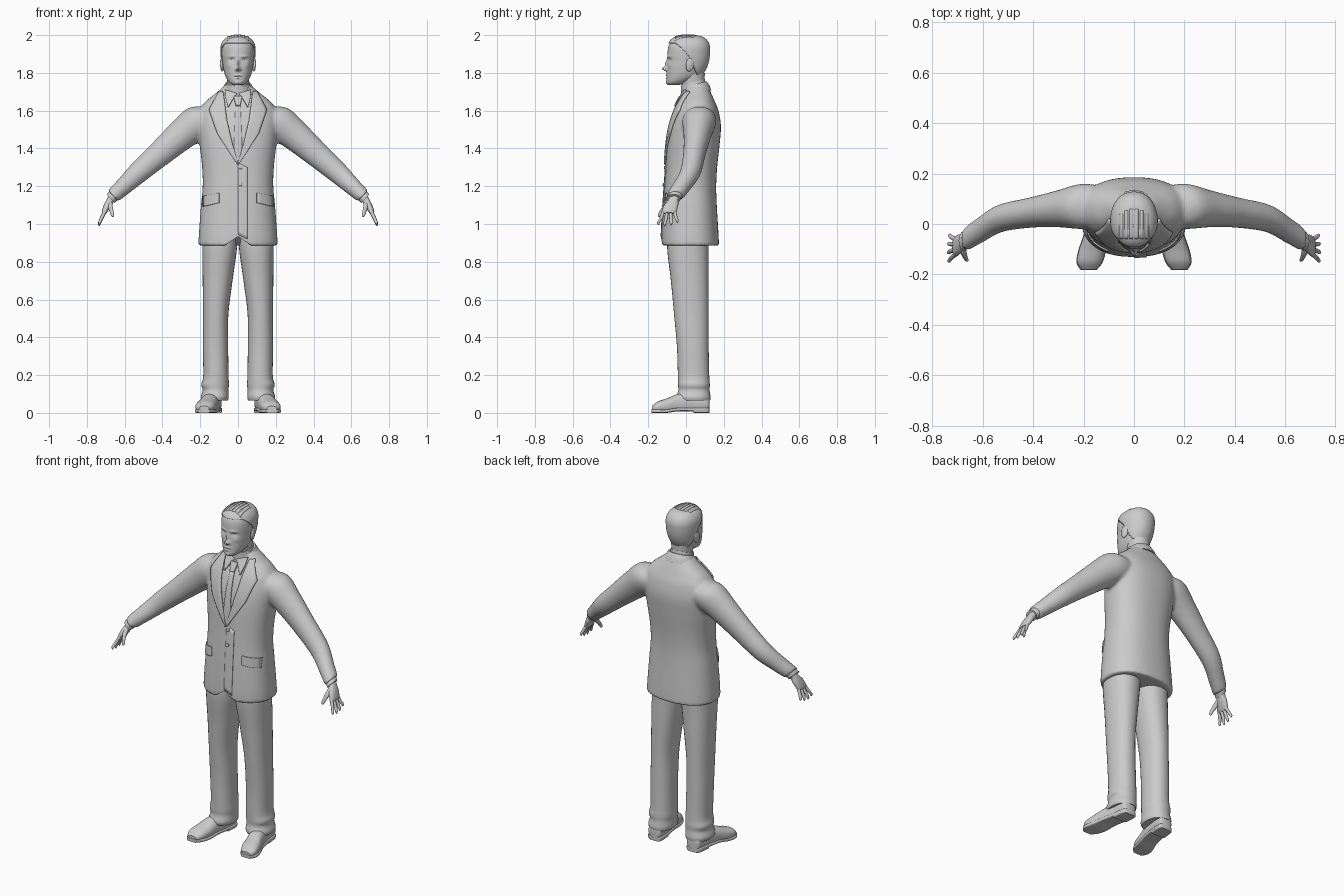
import bpy, bmesh, math
from mathutils import Vector, Matrix
from mathutils.bvhtree import BVHTree

cube = bpy.data.objects.get("Cube")
if cube:
    bpy.data.objects.remove(cube, do_unlink=True)

grey = bpy.data.materials.new("light grey")
grey.use_nodes = True
grey.diffuse_color = (0.6, 0.6, 0.6, 1)
grey.node_tree.nodes["Principled BSDF"].inputs["Base Color"].default_value = (0.6, 0.6, 0.6, 1)

X, Y, Z = Vector((1, 0, 0)), Vector((0, 1, 0)), Vector((0, 0, 1))


def smooth_keys(keys, steps):
    """Catmull-Rom interpolation through the section keys."""
    out = []
    for i in range(len(keys) - 1):
        a, b, c, d = (keys[max(i - 1, 0)], keys[i], keys[i + 1], keys[min(i + 2, len(keys) - 1)])
        for k in range(steps):
            t = k / steps
            out.append([0.5 * (2 * q + (r - p) * t + (2 * p - 5 * q + 4 * r - s) * t * t
                               + (3 * q - p - 3 * r + s) * t ** 3) for p, q, r, s in zip(a, b, c, d)])
    return out + [list(keys[-1])]


def loft(bm, keys, a=X, b=Y, n=32, power=2.0, steps=5, side=1):
    """Skin of superellipse sections; each key is x, y, z, radius a, radius b."""
    def bend(v):
        return math.copysign(abs(v) ** (2 / power), v)
    rings = []
    for x, y, z, ra, rb in smooth_keys(keys, steps):
        ring = []
        for i in range(n):
            t = 2 * math.pi * i / n
            p = Vector((x, y, z)) + a * ra * bend(math.cos(t)) + b * rb * bend(math.sin(t))
            ring.append(bm.verts.new((p.x * side, p.y, p.z)))
        rings.append(ring)
    for lo, hi in zip(rings, rings[1:]):
        for i in range(n):
            bm.faces.new((lo[i], lo[(i + 1) % n], hi[(i + 1) % n], hi[i]))
    bm.faces.new(rings[0])
    bm.faces.new(rings[-1])


def finish(name, bm, mirror=False):
    bmesh.ops.recalc_face_normals(bm, faces=bm.faces)
    mesh = bpy.data.meshes.new(name)
    bm.to_mesh(mesh)
    bm.free()
    mesh.materials.append(grey)
    obj = bpy.data.objects.new(name, mesh)
    bpy.context.collection.objects.link(obj)
    if mirror:
        obj.modifiers.new("mirror", "MIRROR").use_mirror_merge = False
    bpy.ops.object.select_all(action="DESELECT")
    obj.select_set(True)
    bpy.context.view_layer.objects.active = obj
    bpy.ops.object.shade_smooth_by_angle(angle=math.radians(40))
    return obj


def part(name, keys, mirror=False, **kw):
    bm = bmesh.new()
    loft(bm, keys, **kw)
    return finish(name, bm, mirror)


def depth(rows):
    """Turn z, half width, front y, back y into section keys."""
    return [(0, (f + k) / 2, z, w, (k - f) / 2) for z, w, f, k in rows]


def tree_of(obj):
    bm = bmesh.new()
    bm.from_mesh(obj.data)
    tree = BVHTree.FromBMesh(bm)
    bm.free()
    return tree


def along(line, t):
    t *= len(line) - 1
    i = min(int(t), len(line) - 2)
    return Vector(line[i]).lerp(Vector(line[i + 1]), t - i)


def plate(name, tree, left, right, lift, thick, mirror=False, top=False, rows=16, cols=6):
    """Thin sheet between two outlines, laid on a body surface."""
    bm = bmesh.new()
    grid = []
    for r in range(rows + 1):
        p, q = along(left, r / rows), along(right, r / rows)
        line = []
        for c in range(cols + 1):
            u, v = p.lerp(q, c / cols)
            start, way = (Vector((u, v, 3)), -Z) if top else (Vector((u, -1, v)), Y)
            hit = tree.ray_cast(start, way)[0] or tree.find_nearest(start)[0]
            line.append(bm.verts.new(hit - way * lift))
        grid.append(line)
    for lo, hi in zip(grid, grid[1:]):
        for c in range(cols):
            bm.faces.new((lo[c], lo[c + 1], hi[c + 1], hi[c]))
    obj = finish(name, bm, mirror)
    solid = obj.modifiers.new("thickness", "SOLIDIFY")
    solid.thickness, solid.offset = thick, 0
    return obj


# Jacket: torso and sleeves fused into one cloth surface
bm = bmesh.new()
loft(bm, depth([(.885, .21, -.13, .175), (.95, .207, -.13, .172), (1.1, .196, -.122, .163),
                (1.2, .187, -.115, .16), (1.3, .19, -.108, .165), (1.42, .203, -.1, .178),
                (1.52, .212, -.085, .185), (1.6, .205, -.06, .172), (1.65, .17, -.035, .152),
                (1.69, .12, -.015, .135), (1.73, .075, 0, .115)]), n=48, power=2.35)
sleeve = [(.12, .07, 1.57, .075, .065), (.2, .07, 1.545, .09, .093), (.3, .06, 1.47, .073, .082),
          (.41, .045, 1.375, .06, .069), (.53, .022, 1.27, .055, .057),
          (.61, -.025, 1.195, .051, .046), (.662, -.058, 1.148, .047, .04)]
for side in (1, -1):
    loft(bm, sleeve, a=Y, b=Vector((.66, 0, .75)), side=side)
jacket = finish("jacket", bm)
remesh = jacket.modifiers.new("fuse", "REMESH")
remesh.mode, remesh.voxel_size, remesh.use_smooth_shade = "VOXEL", .01, True
soften = jacket.modifiers.new("soften", "SMOOTH")
soften.factor, soften.iterations = .5, 4
fused = bpy.data.meshes.new_from_object(jacket.evaluated_get(bpy.context.evaluated_depsgraph_get()))
jacket.modifiers.clear()
jacket.data = fused
for v in fused.vertices:      # cutaway front hem
    if v.co.y < -.04 and abs(v.co.x) < .07:
        v.co.z = max(v.co.z, .885 + .05 * (1 - abs(v.co.x) / .07))
body = tree_of(jacket)

# Lapels, shirt collar, tie, jacket front
plate("lapel", body, [(.078, 1.7), (.058, 1.55), (.03, 1.43), (.001, 1.325)],
      [(.1, 1.7), (.153, 1.605), (.11, 1.48), (.004, 1.315)], .006, .01, mirror=True, rows=30)
plate("shirt_collar_tip", body, [(.004, 1.69), (.03, 1.655), (.05, 1.62)],
      [(.068, 1.71), (.066, 1.67), (.054, 1.62)], .007, .01, mirror=True)
plate("tie", body, [(-.013, 1.63), (-.018, 1.5), (-.022, 1.4), (-.004, 1.325)],
      [(.013, 1.63), (.018, 1.5), (.022, 1.4), (.004, 1.325)], .003, .008)
plate("tie_knot", body, [(-.022, 1.675), (-.012, 1.625)], [(.022, 1.675), (.012, 1.625)], .009, .014)
plate("front_overlap", body, [(0, 1.325), (0, 1.1), (0, .945)], [(.05, 1.3), (.05, 1.1), (.05, .92)],
      .001, .006)
plate("pocket_flap", body, [(.1, 1.165), (.1, 1.112)], [(.184, 1.148), (.184, 1.092)],
      .003, .007, mirror=True)
for i, z in enumerate((1.3, 1.21)):
    plate("button_%d" % (i + 1), body, [(.005, z + .008), (.005, z - .008)],
          [(.021, z + .008), (.021, z - .008)], .006, .006, rows=3, cols=3)

# Collars wrapping the neck
part("jacket_collar", [(0, .052, 1.685, .098, .085), (0, .05, 1.712, .086, .077),
                       (0, .047, 1.738, .071, .065)], b=Vector((0, .96, .28)))
part("shirt_collar", [(0, .04, 1.67, .07, .07), (0, .038, 1.725, .066, .068),
                      (0, .036, 1.75, .062, .066)], b=Vector((0, .95, .3)))
part("neck", [(0, .045, 1.66, .058, .06), (0, .036, 1.74, .057, .062),
              (0, .03, 1.8, .062, .07)])

# Head with modelled facial features
bm = bmesh.new()
loft(bm, depth([(1.735, .024, -.094, -.04), (1.75, .047, -.103, .015), (1.78, .066, -.103, .07),
                (1.82, .077, -.101, .1), (1.86, .083, -.098, .115), (1.9, .087, -.098, .121),
                (1.94, .086, -.093, .121), (1.97, .072, -.078, .107), (1.988, .045, -.05, .078),
                (1.994, .012, -.015, .035)]), n=96, power=2.15, steps=8)
features = [(0, 1.822, .011, .011, .026), (0, 1.85, .008, .02, .013), (.012, 1.817, .007, .006, .008),
            (.034, 1.868, .015, .009, -.01), (.034, 1.866, .009, .005, .004), (.033, 1.887, .02, .006, .005),
            (0, 1.787, .018, .004, .006), (0, 1.773, .015, .004, .005), (0, 1.78, .02, .002, -.004),
            (0, 1.748, .015, .009, .004), (.05, 1.838, .015, .014, .004)]
for v in bm.verts:
    if v.co.y < -.01:
        x, z = abs(v.co.x), v.co.z
        v.co.y -= sum(d * math.exp(-((x - fx) / sx) ** 2 - ((z - fz) / sz) ** 2)
                      for fx, fz, sx, sz, d in features)
head = finish("head", bm)
scalp = tree_of(head)

# Ears
bm = bmesh.new()
bmesh.ops.create_uvsphere(bm, u_segments=20, v_segments=12, radius=1, matrix=(
    Matrix.Translation((.084, .022, 1.845)) @ Matrix.Rotation(-.2, 4, "X")
    @ Matrix.Rotation(.25, 4, "Z") @ Matrix.Diagonal((.01, .023, .038, 1))))
finish("ear", bm, mirror=True)

# Hair: shell over the scalp, then combed strands
bm = bmesh.new()
bm.from_mesh(head.data)


def hairline(y):
    if y < .01:
        return 1.9 + .055 * min(1, (.01 - y) / .06)
    return max(1.79, 1.9 - 2.2 * (y - .01))


bmesh.ops.delete(bm, geom=[f for f in bm.faces if f.calc_center_median().z
                           < hairline(f.calc_center_median().y)], context="FACES")
shell = finish("hair", bm).modifiers.new("thickness", "SOLIDIFY")
shell.thickness, shell.offset = .006, 1
for i in range(6):
    x = -.05 + .02 * i
    end = .06 - 8 * x * x
    plate("hair_strand_%d" % (i + 1), scalp, [(x - .007, -.058), (x - .007, 0), (x - .007, end)],
          [(x + .007, -.058), (x + .007, 0), (x + .007, end)], .006, .006, top=True, cols=2)

# Trousers
part("trouser_leg", [(.098, .02, 1, .09, .11), (.097, .01, .88, .092, .11), (.108, .02, .7, .079, .1),
                     (.118, .028, .52, .067, .091), (.119, .036, .35, .067, .084),
                     (.117, .04, .2, .067, .083), (.121, .042, .15, .073, .084),
                     (.119, .042, .12, .068, .083), (.123, .04, .085, .074, .09),
                     (.123, .042, .065, .07, .086)], mirror=True, power=2.2, steps=6)

# Shoes with soles and heels, toes turned out
shoe = [(.127, .125, .045, .026, .032), (.129, .11, .05, .042, .05), (.135, .04, .05, .045, .055),
        (.15, -.04, .045, .047, .055), (.165, -.1, .035, .052, .042),
        (.176, -.15, .03, .049, .03), (.18, -.181, .022, .028, .014)]
bm = bmesh.new()
loft(bm, shoe, b=Z, power=2.3)
for v in bm.verts:
    v.co.z = max(v.co.z, .016)
finish("shoe", bm, mirror=True)
sole = [(x, y - .002 * (y < 0), .01 + .008 * (y > -.05), ra + .003, .01) for x, y, z, ra, rb in shoe]
part("shoe_sole", sole, mirror=True, b=Z, power=5)
heel = [(x, y, .012, ra + .002, .012) for x, y, z, ra, rb in shoe[:3]]
part("shoe_heel", heel, mirror=True, b=Z, power=6)

# Cuffs and hands
flat = Vector((.92, 0, .39))
part("shirt_cuff", [(.65, -.05, 1.16, .038, .032), (.674, -.067, 1.134, .038, .031)],
     mirror=True, a=Y, b=Vector((.66, 0, .75)))
bm = bmesh.new()
loft(bm, [(.655, -.055, 1.155, .027, .023), (.676, -.068, 1.125, .028, .02),
          (.69, -.078, 1.1, .037, .019), (.705, -.088, 1.07, .039, .015),
          (.711, -.09, 1.056, .034, .01)], a=Y, b=flat, n=24, power=2.4)
for i, length in enumerate((.9, 1, .94, .75)):      # fingers from index to little
    y = -.117 + .018 * i
    spread = -.028 + .015 * i
    loft(bm, [(.701, y, 1.075, .009, .01),
              (.711 + .011 * length, y + spread * .5, 1.065 - .035 * length, .009, .009),
              (.717 + .017 * length, y + spread, 1.062 - .06 * length, .0075, .0075),
              (.717 + .018 * length, y + spread, 1.062 - .073 * length, .003, .003)],
         a=Y, b=flat, n=12)
loft(bm, [(.68, -.085, 1.115, .014, .014), (.676, -.112, 1.09, .013, .013),   # thumb
          (.669, -.131, 1.065, .01, .01), (.664, -.142, 1.045, .008, .008),
          (.663, -.145, 1.038, .003, .003)], a=Vector((.2, .8, -.5)), b=X, n=12)
finish("hand", bm, mirror=True)
